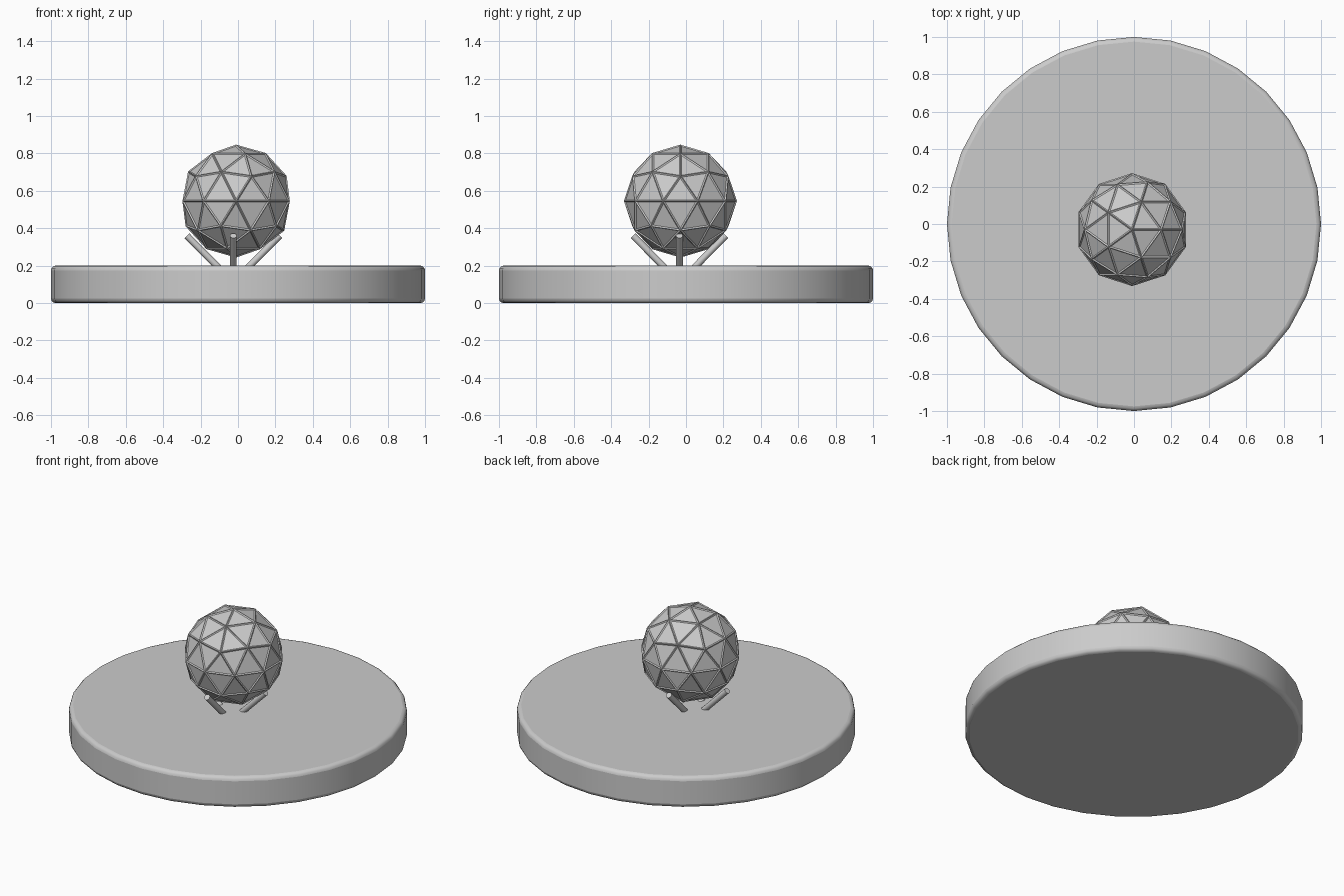
import bpy
from math import radians, pi, cos, sin
from mathutils import Vector

if "Cube" in bpy.data.objects:
    bpy.data.objects.remove(bpy.data.objects["Cube"])

CENTRE = Vector((-0.01, -0.03, 0.545))
PRONG_AXIS = Vector((-0.025, -0.035, 0.0))


def smooth(obj, angle):
    bpy.ops.object.select_all(action='DESELECT')
    obj.select_set(True)
    bpy.context.view_layer.objects.active = obj
    bpy.ops.object.shade_smooth_by_angle(angle=radians(angle))


def bevel(obj, width, segments):
    mod = obj.modifiers.new("rounded_edges", 'BEVEL')
    mod.width = width
    mod.segments = segments
    mod.limit_method = 'ANGLE'
    mod.angle_limit = radians(40)


def rod(name, a, b, radius):
    d = b - a
    bpy.ops.mesh.primitive_cylinder_add(vertices=16, radius=radius, depth=d.length,
                                        location=(a + b) / 2)
    obj = bpy.context.object
    obj.name = name
    obj.rotation_euler = d.to_track_quat('Z', 'Y').to_euler()
    smooth(obj, 35)
    return obj


# Round plinth with softened rims
bpy.ops.mesh.primitive_cylinder_add(vertices=32, radius=1.0, depth=0.19,
                                    location=(0, 0, 0.1))
plinth = bpy.context.object
plinth.name = "round_base"
plinth.scale.z = 0.2 / 0.19
bpy.ops.object.transform_apply(location=False, rotation=False, scale=True)
smooth(plinth, 60)
bevel(plinth, 0.025, 3)

# Four slanted prongs cradling the ball
for i, side in enumerate(("right", "back", "left", "front")):
    out = Vector((cos(i * pi / 2), sin(i * pi / 2), 0))
    rod(side + "_prong",
        PRONG_AXIS + out * 0.02 + Vector((0, 0, 0.13)),
        PRONG_AXIS + out * 0.248 + Vector((0, 0, 0.36)), 0.018)

# Faceted ball
bpy.ops.mesh.primitive_ico_sphere_add(subdivisions=2, radius=0.296, location=CENTRE)
bpy.context.object.name = "faceted_ball"

# Raised lattice along the facet edges
bpy.ops.mesh.primitive_ico_sphere_add(subdivisions=2, radius=0.296, location=CENTRE)
lattice = bpy.context.object
lattice.name = "ball_lattice"
wire = lattice.modifiers.new("struts", 'WIREFRAME')
wire.thickness = 0.012
wire.use_even_offset = True
wire.use_replace = True
